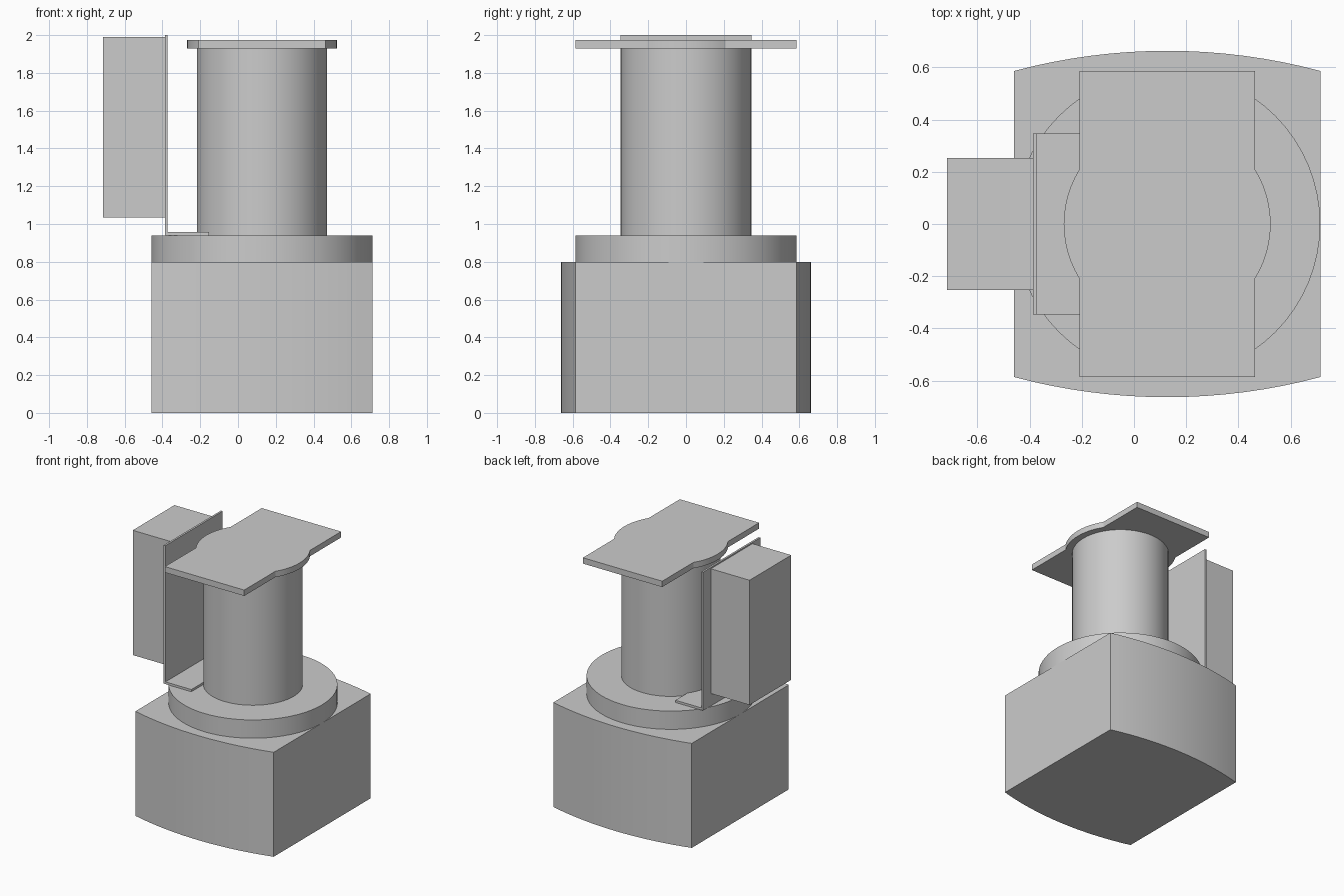
import bpy
import bmesh
from math import cos, sin, pi, sqrt, asin

cube = bpy.data.objects.get("Cube")
if cube:
    bpy.data.objects.remove(cube, do_unlink=True)

grey = bpy.data.materials.new("plain_grey")
grey.use_nodes = True
colour = (0.6, 0.6, 0.6, 1)
grey.diffuse_color = colour
grey.node_tree.nodes["Principled BSDF"].inputs["Base Color"].default_value = colour

AXIS = 0.127   # x of the shared vertical axis
HALF = 0.586   # half width of the base, also the flange radius


def prism(name, outline, z0, z1):
    """Extrude a closed xy outline from z0 to z1."""
    bm = bmesh.new()
    face = bm.faces.new([bm.verts.new((x, y, z0)) for x, y in outline])
    top = bmesh.ops.extrude_face_region(bm, geom=[face])["geom"]
    verts = [v for v in top if isinstance(v, bmesh.types.BMVert)]
    bmesh.ops.translate(bm, verts=verts, vec=(0, 0, z1 - z0))
    bmesh.ops.recalc_face_normals(bm, faces=bm.faces)
    mesh = bpy.data.meshes.new(name)
    bm.to_mesh(mesh)
    bm.free()
    obj = bpy.data.objects.new(name, mesh)
    bpy.context.collection.objects.link(obj)
    mesh.materials.append(grey)
    bpy.ops.object.select_all(action="DESELECT")
    obj.select_set(True)
    bpy.context.view_layer.objects.active = obj
    bpy.ops.object.shade_smooth_by_angle(angle=pi / 9)
    return obj


def arc(cx, cy, r, a0, a1, n):
    steps = [a0 + (a1 - a0) * i / n for i in range(n + 1)]
    return [(cx + r * cos(a), cy + r * sin(a)) for a in steps]


def circle(r, n=64):
    return arc(AXIS, 0, r, 0, 2 * pi, n)[:-1]


def rect(x0, x1, half_y):
    return [(x0, -half_y), (x1, -half_y), (x1, half_y), (x0, half_y)]


# Base block with bowed front and back
sag = 0.077
bow = (HALF ** 2 + sag ** 2) / (2 * sag)
spread = asin(HALF / bow)
back = arc(AXIS, HALF + sag - bow, bow, pi / 2 - spread, pi / 2 + spread, 16)
front = [(2 * AXIS - x, -y) for x, y in back]
prism("base_block", back + front, 0, 0.8)

# Round flange and column
prism("flange", circle(HALF), 0.8, 0.94)
prism("column", circle(0.345), 0.94, 1.93)

# Top plate: a rectangle with a rounded bulge on each side
plate_half, bulge = 0.336, 0.396
angle = asin(sqrt(bulge ** 2 - plate_half ** 2) / bulge)
right_edge = [(AXIS + plate_half, -HALF)]
right_edge += arc(AXIS, 0, bulge, -angle, angle, 12)
right_edge += [(AXIS + plate_half, HALF)]
left_edge = [(2 * AXIS - x, -y) for x, y in right_edge]
prism("top_plate", right_edge + left_edge, 1.93, 1.975)

# Angle bracket carrying the side box
prism("bracket_foot", rect(-0.372, -0.153, 0.346), 0.94, 0.957)
prism("bracket_upright", rect(-0.387, -0.372, 0.346), 0.94, 2.0)
prism("side_box", rect(-0.715, -0.387, 0.252), 1.035, 1.99)
